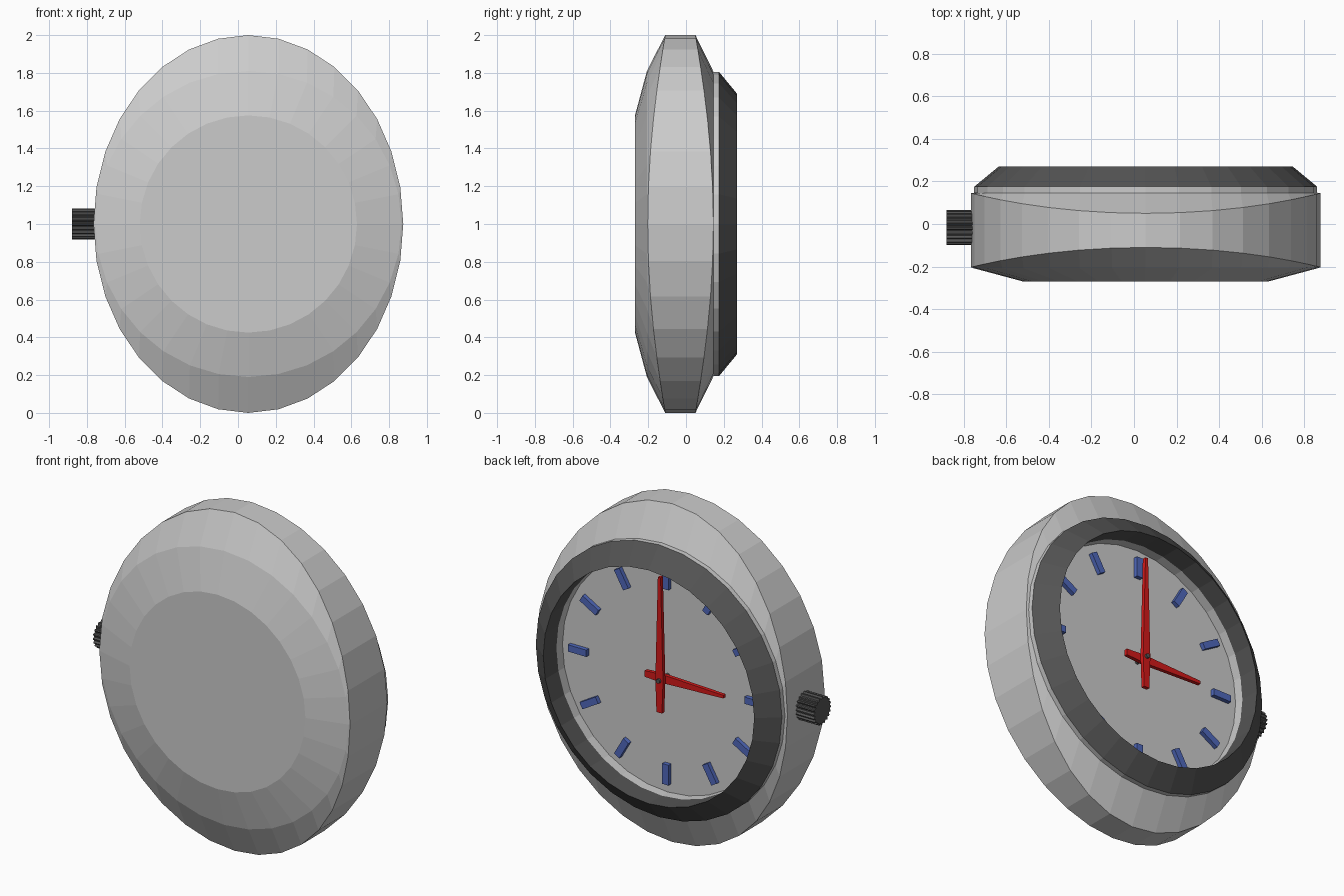
import bpy, bmesh
from math import sin, cos, pi, hypot
from mathutils import Matrix, Vector

if "Cube" in bpy.data.objects:
    bpy.data.objects.remove(bpy.data.objects["Cube"])

CX, CZ, N = 0.055, 1.0, 32


def material(name, rgb):
    m = bpy.data.materials.new(name)
    m.diffuse_color = (*rgb, 1)
    m.use_nodes = True
    m.node_tree.nodes["Principled BSDF"].inputs["Base Color"].default_value = m.diffuse_color
    return m


dark = material("dark_grey", (0.09, 0.09, 0.09))
red = material("red", (0.65, 0.01, 0.01))
blue = material("blue", (0.08, 0.14, 0.5))


def finish(name, bm, mat=None):
    bmesh.ops.recalc_face_normals(bm, faces=bm.faces)
    me = bpy.data.meshes.new(name)
    bm.to_mesh(me)
    bm.free()
    ob = bpy.data.objects.new(name, me)
    bpy.context.collection.objects.link(ob)
    if mat:
        me.materials.append(mat)
    return ob


def loft(name, rings, mat=None, cap_start=True, cap_end=True):
    """Skin a list of point rings and cap the ends."""
    bm = bmesh.new()
    loops = [[bm.verts.new(p) for p in ring] for ring in rings]
    for a, b in zip(loops, loops[1:]):
        for i in range(len(a)):
            j = (i + 1) % len(a)
            bm.faces.new((a[i], a[j], b[j], b[i]))
    if cap_start:
        bm.faces.new(loops[0])
    if cap_end:
        bm.faces.new(loops[-1])
    return finish(name, bm, mat)


def circle(r, y, n=N, cx=CX):
    return [(cx + r * sin(2 * pi * i / n), y, CZ + r * cos(2 * pi * i / n)) for i in range(n)]


def oval(y_side, y_top):
    """Oval rim whose depth follows the sloped case faces."""
    pts = []
    for i in range(N):
        a = 2 * pi * i / N
        x, z = 0.82 * sin(a), cos(a)
        t = (hypot(x, z) - 0.82) / 0.18
        pts.append((CX + x, y_side + (y_top - y_side) * t, CZ + z))
    return pts


# Case: domed back, oval side wall, sloped face and recessed dial
loft("case", [circle(0.575, -0.27), circle(0.81, -0.207), oval(-0.203, -0.11),
              oval(0.145, 0.05), circle(0.803, 0.147), circle(0.69, 0.147), circle(0.69, 0.09)])

# Bezel: short collar and sloped ring
loft("bezel_collar", [circle(0.805, 0.14), circle(0.805, 0.175)], None, False, False)
loft("bezel", [circle(0.805, 0.175), circle(0.69, 0.27), circle(0.69, 0.147)],
     dark, False, False)

# Hour markers
bm = bmesh.new()
for k in range(12):
    m = (Matrix.Translation((CX, 0.1, CZ)) @ Matrix.Rotation(k * pi / 6, 4, 'Y')
         @ Matrix.Translation((0, 0, 0.577)) @ Matrix.Diagonal((0.04, 0.03, 0.12, 1)))
    bmesh.ops.create_cube(bm, size=1, matrix=m)
finish("hour_markers", bm, blue)


def hand(name, angle, tip, tail, y):
    shape = [(-0.018, -tail), (0.018, -tail), (0.025, 0), (0.009, tip), (-0.009, tip), (-0.025, 0)]
    rot = Matrix.Rotation(angle, 3, 'Y')
    rings = [[rot @ Vector((x, 0, z)) + Vector((CX, yy, CZ)) for x, z in shape]
             for yy in (y, y + 0.022)]
    loft(name, rings, red)


# Hands and centre pin
hand("hour_hand", -pi / 2, 0.40, 0.115, 0.122)
hand("minute_hand", 0, 0.61, 0.19, 0.15)
loft("centre_pin", [circle(0.013, 0.09, 12), circle(0.013, 0.185, 12)], dark)

# Ribbed crown
TEETH = 20
rings = []
for x in (-0.88, -0.74):
    ring = []
    for i in range(TEETH * 4):
        r = 0.082 if i % 4 < 2 else 0.071
        a = 2 * pi * i / (TEETH * 4)
        ring.append((x, -0.017 + r * cos(a), CZ + r * sin(a)))
    rings.append(ring)
loft("crown", rings, dark)
